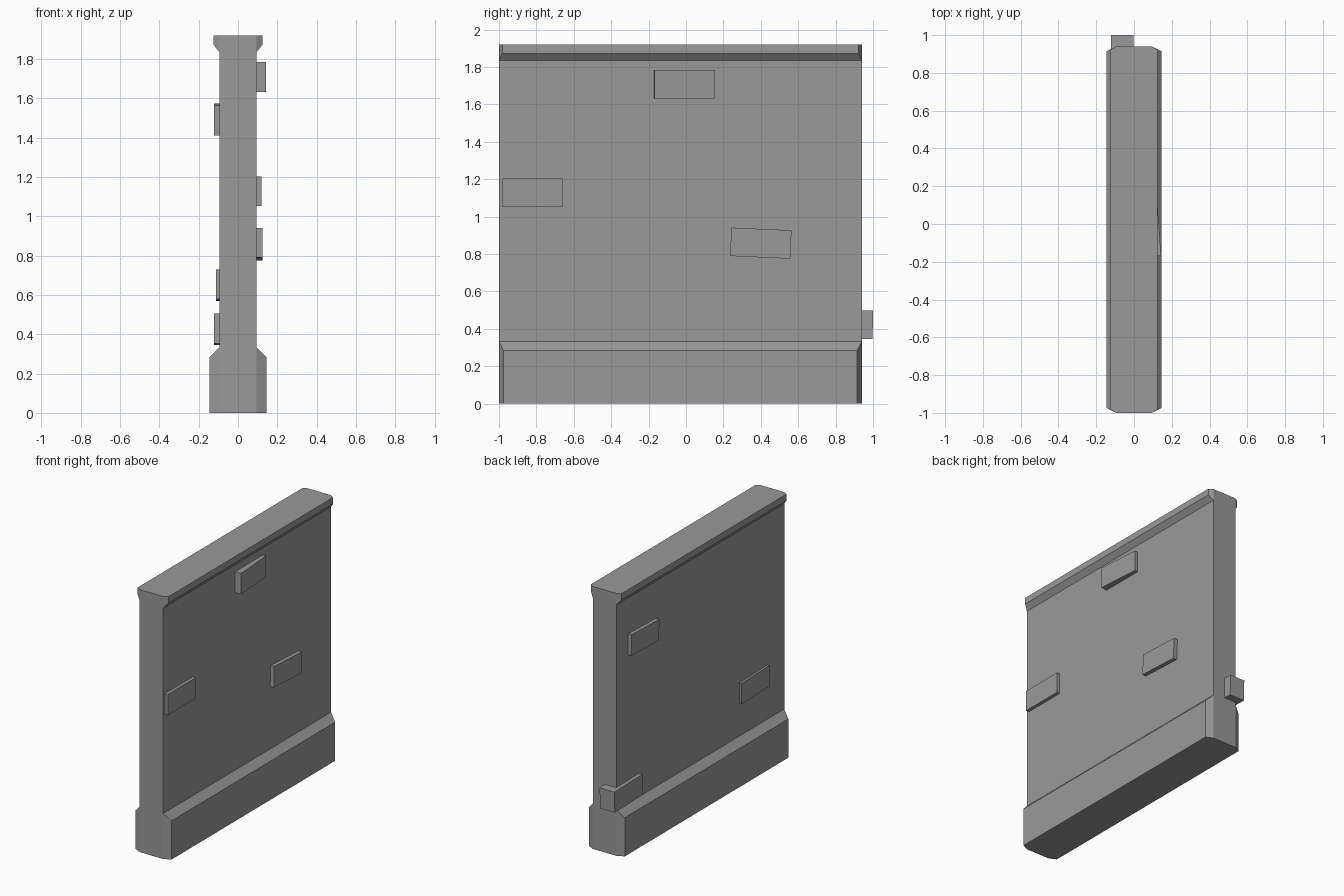
import bpy, bmesh
from mathutils import Euler

if "Cube" in bpy.data.objects:
    bpy.data.objects.remove(bpy.data.objects["Cube"])

stone = bpy.data.materials.new("grey stone")
stone.diffuse_color = (0.32, 0.32, 0.32, 1)
stone.use_nodes = True
stone.node_tree.nodes["Principled BSDF"].inputs["Base Color"].default_value = stone.diffuse_color

HALF = 0.095           # half thickness of the wall
Y0, Y1 = -1.0, 0.94    # wall ends


def make_object(name, bm):
    bmesh.ops.recalc_face_normals(bm, faces=bm.faces)
    mesh = bpy.data.meshes.new(name)
    bm.to_mesh(mesh)
    bm.free()
    mesh.materials.append(stone)
    obj = bpy.data.objects.new(name, mesh)
    bpy.context.collection.objects.link(obj)
    return obj


# Wall: stacked eight-sided sections (height, half width, end inset),
# flaring out to a plinth at the bottom and a coping at the top
levels = [(0, 0.145, 0.025), (0.283, 0.145, 0.025), (0.333, HALF, 0),
          (1.835, HALF, 0), (1.873, 0.125, 0.018), (1.92, 0.125, 0.018)]
bm = bmesh.new()
rings = []
for z, w, inset in levels:
    a, b = Y0 + inset, Y1 - inset
    section = [(-HALF, Y0), (HALF, Y0), (w, a), (w, b),
               (HALF, Y1), (-HALF, Y1), (-w, b), (-w, a)]
    rings.append([bm.verts.new((x, y, z)) for x, y in section])
for low, high in zip(rings, rings[1:]):
    for i in range(8):
        j = (i + 1) % 8
        bm.faces.new((low[i], low[j], high[j], high[i]))
bm.faces.new(rings[0])
bm.faces.new(rings[-1])
bmesh.ops.remove_doubles(bm, verts=bm.verts, dist=0.0001)
make_object("wall", bm)


# Protruding bricks: outer face x, centre y, centre z, tilt, turn
def brick(name, face_x, y, z, tilt=0, turn=0):
    bm = bmesh.new()
    bmesh.ops.create_cube(bm, size=1)
    bmesh.ops.scale(bm, vec=(0.12, 0.322, 0.152), verts=bm.verts)
    obj = make_object(name, bm)
    side = 1 if face_x > 0 else -1
    obj.location = (face_x - side * 0.06, y, z)
    obj.rotation_euler = Euler((tilt, 0, turn))


brick("brick_right_top", 0.132, -0.012, 1.708, turn=0.07)
brick("brick_right_end", 0.119, -0.82, 1.127)
brick("brick_right_low", 0.124, 0.40, 0.858, tilt=-0.045)
brick("brick_left_top", -0.122, 0.645, 1.492, tilt=0.03)
brick("brick_left_low", -0.111, -0.645, 0.65, tilt=-0.025)
brick("brick_left_corner", -0.122, 0.838, 0.425, tilt=-0.025)
